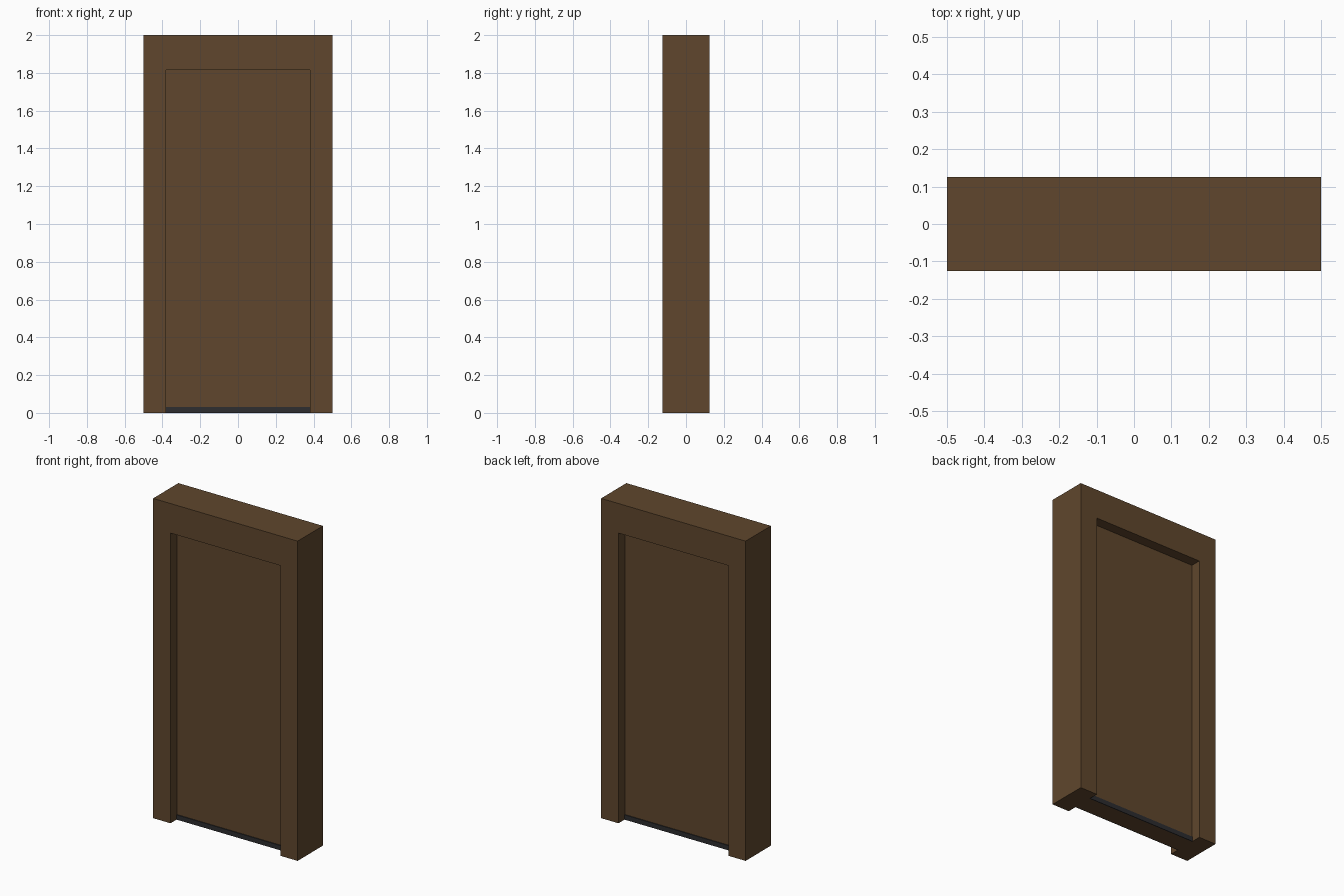
import bpy, bmesh
from mathutils import Vector

if "Cube" in bpy.data.objects:
    bpy.data.objects.remove(bpy.data.objects["Cube"])


def material(name, rgb):
    m = bpy.data.materials.new(name)
    m.diffuse_color = (*rgb, 1)
    m.use_nodes = True
    m.node_tree.nodes["Principled BSDF"].inputs["Base Color"].default_value = m.diffuse_color
    return m


WOOD = material("brown wood", (0.115, 0.062, 0.026))
DARK = material("dark rubber", (0.026, 0.026, 0.029))

HALF_W, HEIGHT, HALF_D = 0.5, 2.0, 0.125    # outer frame
OPEN_X, OPEN_Z = 0.38, 1.815                # doorway opening
DOOR_Y = 0.06                               # half thickness of the door


def extrude_profile(name, points, y0, y1, mat):
    """Extrude an x-z outline from y0 to y1."""
    bm = bmesh.new()
    face = bm.faces.new([bm.verts.new((x, y0, z)) for x, z in points])
    ext = bmesh.ops.extrude_face_region(bm, geom=[face])
    verts = [v for v in ext["geom"] if isinstance(v, bmesh.types.BMVert)]
    bmesh.ops.translate(bm, verts=verts, vec=Vector((0, y1 - y0, 0)))
    bmesh.ops.recalc_face_normals(bm, faces=bm.faces)
    mesh = bpy.data.meshes.new(name)
    bm.to_mesh(mesh)
    bm.free()
    mesh.materials.append(mat)
    obj = bpy.data.objects.new(name, mesh)
    bpy.context.collection.objects.link(obj)
    return obj


def rect(hx, z0, z1):
    return [(-hx, z0), (hx, z0), (hx, z1), (-hx, z1)]


# Frame: two jambs and a header in one arch-shaped outline
extrude_profile("door_frame", [
    (-HALF_W, 0), (-OPEN_X, 0), (-OPEN_X, OPEN_Z), (OPEN_X, OPEN_Z),
    (OPEN_X, 0), (HALF_W, 0), (HALF_W, HEIGHT), (-HALF_W, HEIGHT)],
    -HALF_D, HALF_D, WOOD)

# Flat door slab set back equally from both sides
extrude_profile("door_panel", rect(OPEN_X, 0, OPEN_Z), -DOOR_Y, DOOR_Y, WOOD)

# Dark sweep strips along the bottom of both door faces
for name, side in (("front_sweep", -1), ("back_sweep", 1)):
    extrude_profile(name, rect(OPEN_X, 0, 0.03),
                    side * DOOR_Y, side * (DOOR_Y + 0.005), DARK)
